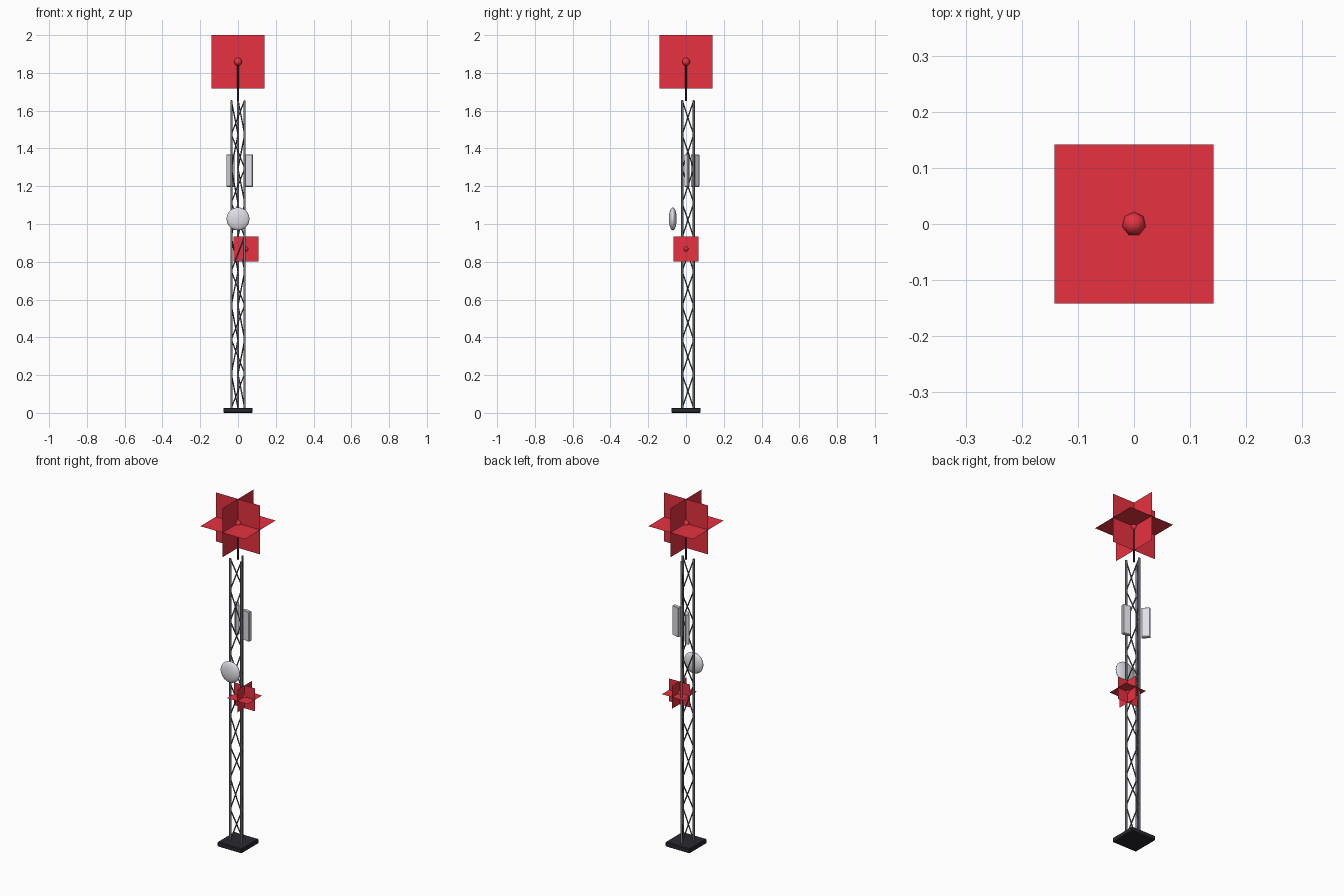
import bpy, math
from mathutils import Vector

if "Cube" in bpy.data.objects:
    bpy.data.objects.remove(bpy.data.objects["Cube"])


def material(name, rgb):
    m = bpy.data.materials.new(name)
    m.diffuse_color = (*rgb, 1)
    m.use_nodes = True
    m.node_tree.nodes["Principled BSDF"].inputs["Base Color"].default_value = m.diffuse_color
    return m


STEEL = material("mast steel", (0.19, 0.20, 0.24))
BRACE = material("dark brace steel", (0.12, 0.125, 0.15))
DARK = material("near black", (0.022, 0.022, 0.032))
GREY = material("pale grey", (0.74, 0.73, 0.79))
RED = material("signal red", (0.80, 0.032, 0.052))


def finish(name, mat):
    ob = bpy.context.object
    ob.name = name
    ob.data.materials.append(mat)
    return ob


def rod(name, a, b, r, sides, mat):
    a, b = Vector(a), Vector(b)
    d = b - a
    bpy.ops.mesh.primitive_cylinder_add(
        vertices=sides, radius=r, depth=d.length, location=(a + b) / 2,
        rotation=d.to_track_quat('Z', 'Y').to_euler())
    ob = finish(name, mat)
    bpy.ops.object.shade_smooth_by_angle(angle=math.radians(62))
    return ob


def box(name, loc, size, mat, turn=0, bevel=0.004):
    bpy.ops.mesh.primitive_cube_add(size=1, location=loc, rotation=(0, 0, turn))
    ob = finish(name, mat)
    ob.scale = size
    bpy.ops.object.transform_apply(location=False, rotation=False, scale=True)
    mod = ob.modifiers.new("soft edges", 'BEVEL')
    mod.width = bevel
    mod.segments = 1
    return ob


def beacon(name, loc, r, half):
    # small lamp with three crossed glow sheets
    bpy.ops.mesh.primitive_uv_sphere_add(segments=7, ring_count=6, radius=r, location=loc)
    finish(name + "_lamp", RED)
    bpy.ops.object.shade_smooth_by_angle(angle=math.radians(60))
    q = math.pi / 2
    for label, rot in (("level", (0, 0, 0)), ("front", (q, 0, 0)), ("side", (0, q, 0))):
        bpy.ops.mesh.primitive_plane_add(size=2 * half, location=loc, rotation=rot)
        finish(f"{name}_glow_{label}", RED)


# base plate
box("base_plate", (0, 0, 0.0135), (0.156, 0.156, 0.027), DARK)

# three legs of the triangular mast
Z0, Z1, BAYS, R = 0.025, 1.655, 9, 0.041
corners = [(R * math.cos(math.radians(a)), R * math.sin(math.radians(a)))
           for a in (210, 330, 90)]
for i, (x, y) in enumerate(corners):
    rod(f"mast_leg_{i}", (x, y, 0.015), (x, y, Z1), 0.006, 6, STEEL)

# zigzag bracing, one diagonal per side and bay
step = (Z1 - Z0) / BAYS
for bay in range(BAYS):
    lo, hi = Z0 + bay * step, Z0 + (bay + 1) * step
    for k in range(3):
        a, b = corners[k], corners[(k + 1) % 3]
        if bay % 2:
            a, b = b, a
        rod(f"brace_{bay}_{k}", (*a, lo), (*b, hi), 0.0036, 5, BRACE)

# top spike
rod("top_spike", (0, 0, 1.65), (0, 0, 1.86), 0.005, 6, DARK)

# two panel antennas beside the mast
for i, (x, y, turn) in enumerate(((0.056, 0.005, -0.2), (-0.040, 0.048, 2.3))):
    box(f"panel_antenna_{i}", (x, y, 1.283), (0.046, 0.021, 0.172),
        GREY, turn=turn, bevel=0.003)

# flattened dish on the front
bpy.ops.mesh.primitive_uv_sphere_add(segments=20, ring_count=12, radius=0.061,
                                     location=(0, -0.07, 1.027),
                                     rotation=(math.pi / 2, 0, 0))
dish = finish("dish", GREY)
dish.scale = (1, 1, 0.34)
bpy.ops.object.shade_smooth_by_angle(angle=math.radians(60))

# warning beacons
beacon("top_beacon", (0, 0, 1.859), 0.0215, 0.1415)
beacon("side_beacon", (0.042, 0, 0.868), 0.013, 0.066)
